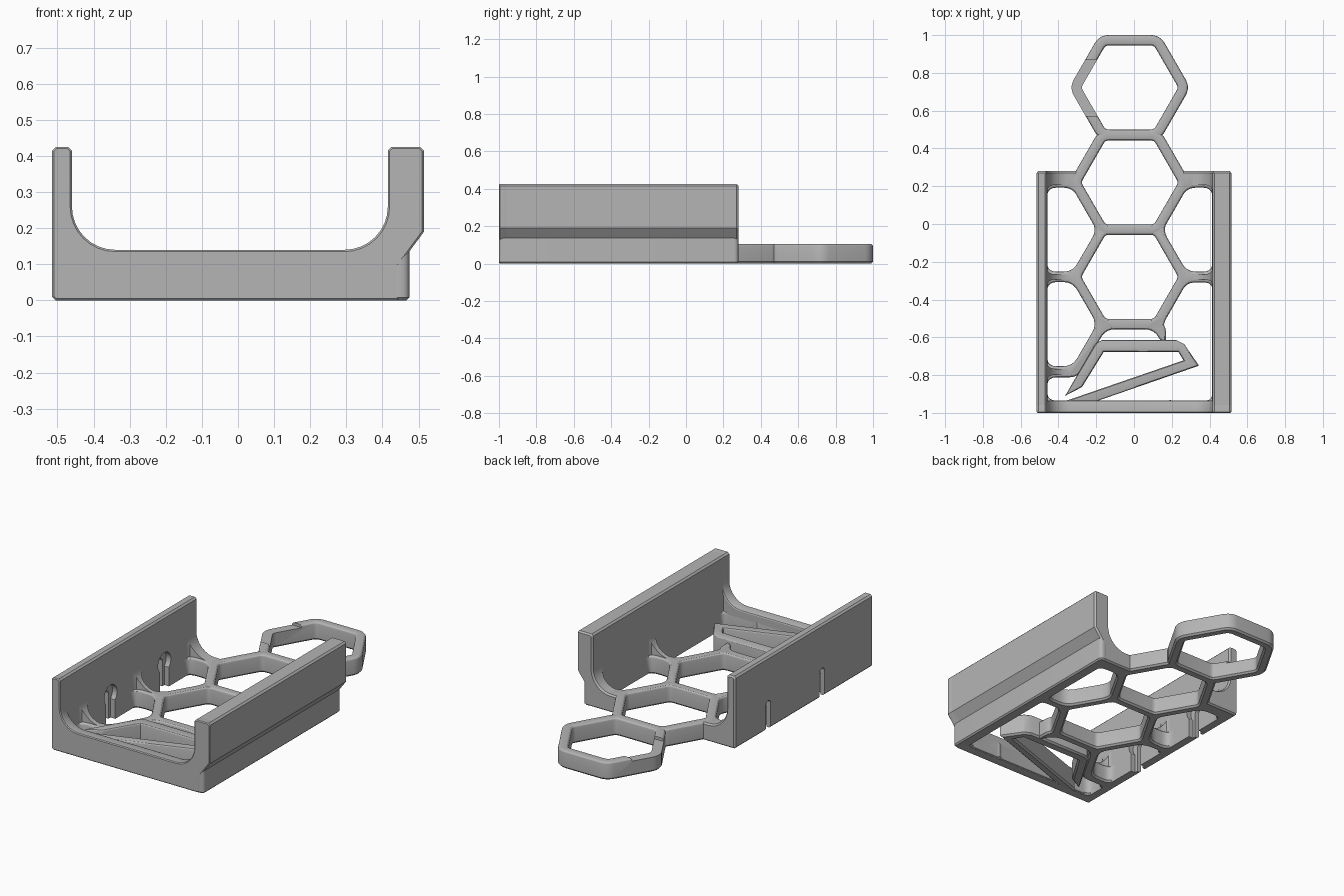
import bpy, bmesh, math
from mathutils import Vector

cube = bpy.data.objects.get("Cube")
if cube:
    bpy.data.objects.remove(cube, do_unlink=True)

grey = bpy.data.materials.new("plain grey")
grey.use_nodes = True
grey.diffuse_color = (0.46, 0.46, 0.46, 1)
grey.node_tree.nodes["Principled BSDF"].inputs["Base Color"].default_value = grey.diffuse_color

CX = -0.0225                  # centre line of the lattice
SIDE, APO = 0.289, 0.25       # hexagon side and apothem
HALF = 0.0275                 # half the bar width
FLOOR = 0.105                 # lattice height
BACK, FRONT = 0.28, -1.0
WALL_L, WALL_R = -0.46, 0.415  # inner wall faces


def along_z(u, v, w):
    return (u, v, w)


def along_y(u, v, w):
    return (u, w, v)


def along_x(u, v, w):
    return (w, u, v)


def ccw(pts):
    area = sum(a[0] * b[1] - b[0] * a[1] for a, b in zip(pts, pts[1:] + pts[:1]))
    return pts if area > 0 else pts[::-1]


def rounded(pts, t, n=5):
    """Replace each corner by a curve starting t before it."""
    out = []
    for i, p in enumerate(pts):
        p, a, b = Vector(p), Vector(pts[i - 1]), Vector(pts[(i + 1) % len(pts)])
        s = p + (a - p).normalized() * min(t, (a - p).length * 0.45)
        e = p + (b - p).normalized() * min(t, (b - p).length * 0.45)
        for k in range(n + 1):
            f = k / n
            out.append(tuple(s * (1 - f) ** 2 + p * 2 * f * (1 - f) + e * f * f))
    return out


def offset(pts, d):
    out = []
    for i, p in enumerate(pts):
        p, a, b = Vector(p), Vector(pts[i - 1]), Vector(pts[(i + 1) % len(pts)])
        d1, d2 = (p - a).normalized(), (b - p).normalized()
        n1, n2 = Vector((d1.y, -d1.x)), Vector((d2.y, -d2.x))
        out.append(tuple(p + (n1 + n2) * d / max(0.3, 1 + n1.dot(n2))))
    return out


def loft(name, pts, levels, place=along_z, ring=False, clamp=None):
    """Skin an outline through (height, offset) levels; ring closes it on itself."""
    pts = ccw(pts)
    bm = bmesh.new()
    rows = []
    for w, d in levels:
        row = offset(pts, d)
        if clamp:
            row = [(min(max(u, clamp[0]), clamp[1]), v) for u, v in row]
        rows.append([bm.verts.new(place(u, v, w)) for u, v in row])
    n = len(pts)
    for a, b in zip(rows, rows[1:] + (rows[:1] if ring else [])):
        for i in range(n):
            j = (i + 1) % n
            bm.faces.new((a[i], a[j], b[j], b[i]))
    if not ring:
        bm.faces.new(rows[0][::-1])
        bm.faces.new(rows[-1])
    bmesh.ops.recalc_face_normals(bm, faces=bm.faces)
    me = bpy.data.meshes.new(name)
    bm.to_mesh(me)
    bm.free()
    me.materials.append(grey)
    ob = bpy.data.objects.new(name, me)
    bpy.context.collection.objects.link(ob)
    return ob


def activate(ob):
    bpy.ops.object.select_all(action='DESELECT')
    ob.select_set(True)
    bpy.context.view_layer.objects.active = ob


def cut(ob, cutters):
    activate(ob)
    for c in cutters:
        c.hide_render = True
        m = ob.modifiers.new("cut", 'BOOLEAN')
        m.operation, m.solver, m.object = 'DIFFERENCE', 'EXACT', c
        bpy.ops.object.modifier_apply(modifier=m.name)
    for c in cutters:
        bpy.data.objects.remove(c, do_unlink=True)


def hexagon(cy):
    pts = [(CX + SIDE * math.cos(math.radians(60 * k)),
            cy + SIDE * math.sin(math.radians(60 * k))) for k in range(6)]
    return rounded(pts, 0.035)


def u_profile(floor, r=0.12):
    """Channel cross-section with filleted inside corners."""
    pts = [(-0.505, 0), (0.445, 0), (0.445, 0.0955), (0.515, 0.19), (0.515, 0.415),
           (0.505, 0.425), (0.425, 0.425), (WALL_R, 0.415)]
    for cx, start in ((WALL_R - r, 360), (WALL_L + r, 270)):
        for k in range(9):
            a = math.radians(start - 90 * k / 8)
            pts.append((cx + r * math.cos(a), floor + r + r * math.sin(a)))
    return pts + [(WALL_L, 0.415), (-0.47, 0.425), (-0.505, 0.425), (-0.515, 0.415), (-0.515, 0.01)]


def soft(top, r=0.015):
    """Levels for a bar with a chamfered bottom and rounded top."""
    return [(0, -0.01), (0.01, 0), (top - r, 0), (top - r / 2, -0.13 * r),
            (top - 0.13 * r, -r / 2), (top, -r)]


def hole(pts):
    flare = [(z, -d) for z, d in soft(FLOOR)]
    return loft("hole_cutter", pts, [(-0.1, 0.01)] + flare + [(0.6, 0.015)],
                clamp=(WALL_L + 0.002, WALL_R - 0.002))


# Channel: two walls and the floor
channel = loft("channel", u_profile(FLOOR - 0.001),
               [(-0.96, 0), (BACK - 0.01, 0), (BACK, -0.008)], along_y)

# Openings of the honeycomb floor
inner = APO - HALF
holes = [hole(offset(hexagon(cy), -HALF)) for cy in (0.22, -0.28)]


def side_hole(cy, s):
    wall = CX + s * (CX - WALL_L)
    pts = [(wall, cy + inner), (wall - s * 0.135, cy + inner), (wall - s * 0.264, cy),
           (wall - s * 0.135, cy - inner), (wall, cy - inner)]
    return hole(rounded(ccw(pts), 0.05))


holes += [side_hole(-0.03, 1), side_hole(-0.03, -1), side_hole(-0.53, -1)]
holes.append(hole(rounded(ccw([(WALL_R, -0.31), (0.28, -0.31), (0.154, -0.53), (0.17, -0.556),
                               (0.17, -0.935), (WALL_R, -0.935)]), 0.04)))
holes.append(hole(rounded(ccw([(WALL_L, -0.812), (-0.295, -0.812), (-0.15, -0.5575),
                               (0.106, -0.5575), (0.22, -0.755), (0.22, -0.935),
                               (WALL_L, -0.935)]), 0.05)))


# Keyhole slots in the thin wall
def arch(cy, w, cz, r):
    a0 = math.acos(w / r)
    arc = [a0 * -1 + (math.pi + 2 * a0) * k / 14 for k in range(15)]
    return [(cy - w, -0.05), (cy + w, -0.05)] + [
        (cy + r * math.cos(a), cz + r * math.sin(a)) for a in arc]


for cy in (-0.03, -0.53):
    holes.append(loft("slot_cutter", arch(cy, 0.0225, 0.147, 0.0226),
                      [(-0.6, 0), (-0.44, 0)], along_x))
    holes.append(loft("recess_cutter", arch(cy, 0.042, 0.155, 0.06),
                      [(-0.488, 0), (-0.44, 0)], along_x))
cut(channel, holes)

# Raised front beam
front_beam = loft("front_beam", u_profile(0.14),
                  [(FRONT, -0.005), (FRONT + 0.005, 0), (-0.947, 0), (-0.938, -0.004),
                   (-0.935, -0.009)], along_y)

# Rounded lower rail under the thick wall
rail_shape = [(0.42, FRONT), (0.475, FRONT), (0.475, BACK), (0.42, BACK)]
base_rail = loft("base_rail", rounded(rail_shape, 0.025),
                 [(0, -0.008), (0.008, 0), (0.136, 0)])

# Honeycomb rings running out of the back
section = [(z, HALF + d) for z, d in soft(FLOOR)]
section += [(z, -HALF - d) for z, d in reversed(soft(FLOOR))]
neck_ring = loft("neck_ring", hexagon(0.22), section, ring=True)
tail_ring = loft("tail_ring", hexagon(0.7225), section, ring=True)
cut(tail_ring, [loft("step_cutter", [(-0.5, 0.57), (-0.12, 0.57), (-0.12, 0.87), (-0.5, 0.87)],
                     [(0.088, 0), (0.3, 0)])])

# Angular brace behind the front beam
brace = [(-0.365, -0.91), (-0.275, -0.863), (-0.16, -0.677), (0.235, -0.677), (0.262, -0.722),
         (-0.4, -0.95), (-0.4, -0.97), (-0.25, -0.956), (0.344, -0.75), (0.265, -0.635),
         (0.225, -0.615), (-0.17, -0.615), (-0.205, -0.635)]
front_brace = loft("front_brace", brace, soft(0.125, 0.01))

for ob in (channel, front_beam, base_rail, neck_ring, tail_ring, front_brace):
    activate(ob)
    bpy.ops.object.shade_smooth_by_angle(angle=math.radians(28))
